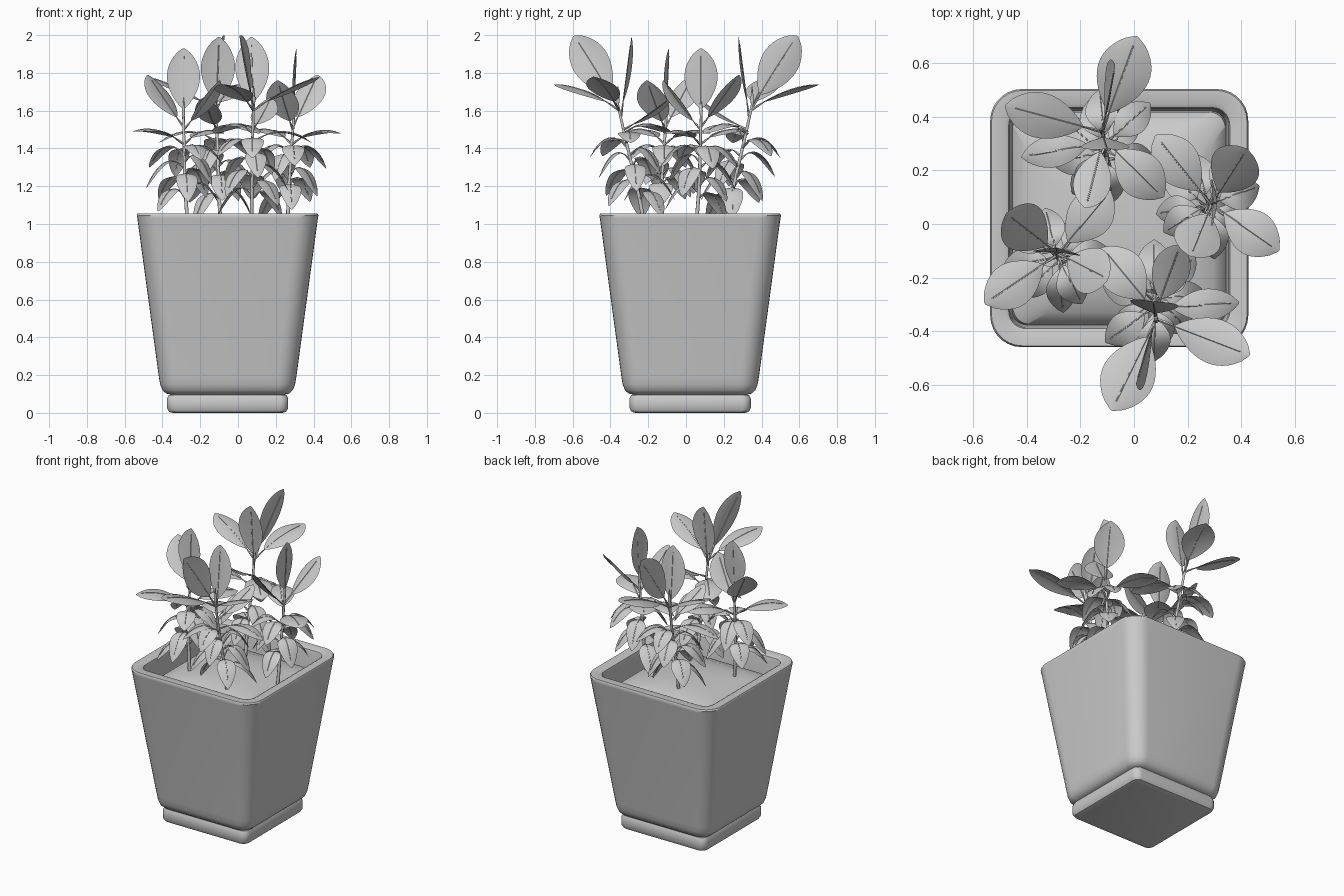
import bpy, bmesh, math, random
from mathutils import Vector, Matrix

if "Cube" in bpy.data.objects:
    bpy.data.objects.remove(bpy.data.objects["Cube"])

random.seed(4)
Z = Vector((0, 0, 1))
CX, CY = -0.055, 0.022


def finish(name, bm, angle=40):
    me = bpy.data.meshes.new(name)
    bm.to_mesh(me)
    bm.free()
    ob = bpy.data.objects.new(name, me)
    bpy.context.collection.objects.link(ob)
    bpy.ops.object.select_all(action='DESELECT')
    ob.select_set(True)
    bpy.context.view_layer.objects.active = ob
    bpy.ops.object.shade_smooth_by_angle(angle=math.radians(angle))
    return ob


def bridge(bm, a, b):
    n = len(a)
    for i in range(n):
        bm.faces.new((a[i], a[(i + 1) % n], b[(i + 1) % n], b[i]))


def square_loft(name, profile, seg=8):
    """Loft rounded squares given as (half size, corner radius, z); both ends capped."""
    bm = bmesh.new()
    rings = []
    for half, rad, z in profile:
        ring = []
        for q in range(4):
            a0 = q * math.pi / 2
            mid = a0 + math.pi / 4
            c = (half - rad) * math.sqrt(2)
            for k in range(seg):
                a = a0 + k / (seg - 1) * math.pi / 2
                ring.append(bm.verts.new((CX + c * math.cos(mid) + rad * math.cos(a),
                                          CY + c * math.sin(mid) + rad * math.sin(a), z)))
        rings.append(ring)
    for a, b in zip(rings, rings[1:]):
        bridge(bm, a, b)
    bm.faces.new(rings[0][::-1])
    bm.faces.new(rings[-1])
    return finish(name, bm)


def tube(bm, pts, radii, sides=6):
    rings = []
    for i, p in enumerate(pts):
        t = (pts[min(i + 1, len(pts) - 1)] - pts[max(i - 1, 0)]).normalized()
        u = t.cross(Vector((0.83, 0.55, 0.1))).normalized()
        v = t.cross(u)
        rings.append([bm.verts.new(p + radii[i] * (u * math.cos(a) + v * math.sin(a)))
                      for a in (k * 2 * math.pi / sides for k in range(sides))])
    for a, b in zip(rings, rings[1:]):
        bridge(bm, a, b)
    bm.faces.new(rings[0][::-1])
    bm.faces.new(rings[-1])


def leaf(blades, stalks, start, tip, half, bow, face=None):
    """Petiole plus arched oval blade from the stem to the tip; face = azimuth it looks at."""
    ctrl = (start + tip) / 2 + Z * bow * 2
    curve = lambda t: start * (1 - t) ** 2 + ctrl * 2 * t * (1 - t) + tip * t * t
    rows, t0 = [], 0.2
    for i in range(15):
        s = i / 14
        t = t0 + (1 - t0) * s
        p = curve(t)
        tan = (2 * (1 - t) * (ctrl - start) + 2 * t * (tip - ctrl)).normalized()
        if face is None:
            side = tan.cross(Z).normalized()
        else:
            side = tan.cross(Vector((math.cos(face), math.sin(face), 0))).normalized()
        nor = side.cross(tan)
        w = half * max(0.01, math.sin(math.pi * min(s ** 1.1, 1))) ** 0.65
        rows.append([blades.verts.new(p + side * u * w - nor * 0.15 * w * u * u)
                     for u in (-1, -0.6, 0, 0.6, 1)])
    for a, b in zip(rows, rows[1:]):
        for j in range(4):
            blades.faces.new((a[j], a[j + 1], b[j + 1], b[j]))
    ts = [0.9 * k / 9 for k in range(10)]
    tube(stalks, [curve(t) for t in ts], [0.006 if t < 0.2 else 0.003 for t in ts], 5)


def plant(name, stem, leaves, low, turn, mat):
    """Curved stem, listed upper leaves and a spiral of drooping lower leaves."""
    blades, stalks = bmesh.new(), bmesh.new()
    stem = [Vector(p) for p in stem]

    def at(z):
        for a, b in zip(stem, stem[1:]):
            if z <= b.z:
                return a.lerp(b, (z - a.z) / (b.z - a.z))
        return stem[-1]

    n = 14
    zs = [stem[0].z + (stem[-1].z - stem[0].z) * i / n for i in range(n + 1)]
    tube(stalks, [at(z) for z in zs], [0.011 - 0.004 * i / n for i in range(n + 1)], 8)
    # closed bud at the shoot tip
    top = at(9)
    tube(stalks, [top, top + Z * 0.03, top + Z * 0.1], [0.007, 0.01, 0.002])
    for z, tip, half, bow, *face in leaves:
        leaf(blades, stalks, at(z), Vector(tip), half, bow, *[math.radians(f) for f in face])
    for i in range(low):
        z = 1.13 + 0.23 * i / (low - 1)
        a = i * 2.4 + turn
        r = random.uniform(0.17, 0.21)
        s = at(z)
        tip = s + Vector((r * math.cos(a), r * math.sin(a), random.uniform(-0.13, -0.06)))
        leaf(blades, stalks, s, tip, random.uniform(0.055, 0.065), 0.085)
    blades.transform(mat)
    stalks.transform(mat)
    finish(name + "_leaves", blades, 80)
    finish(name + "_stem", stalks, 60)


# saucer, pot with rolled rim, mounded soil
square_loft("saucer", [(0.29, 0.03, 0), (0.31, 0.04, 0.006), (0.321, 0.045, 0.025), (0.321, 0.045, 0.075),
                       (0.312, 0.04, 0.094), (0.29, 0.03, 0.1)])
square_loft("pot", [(0.30, 0.06, 0.097), (0.325, 0.07, 0.102), (0.345, 0.085, 0.12), (0.357, 0.095, 0.15),
                    (0.364, 0.1, 0.19), (0.478, 0.118, 1.03), (0.481, 0.118, 1.045), (0.476, 0.115, 1.055),
                    (0.425, 0.07, 1.055), (0.412, 0.065, 1.048), (0.407, 0.06, 1.03), (0.398, 0.057, 0.88)])
square_loft("soil", [(0.4, 0.056, 0.885), (0.395, 0.06, 0.915), (0.35, 0.09, 0.955), (0.27, 0.12, 0.985),
                     (0.18, 0.12, 1.0), (0.08, 0.06, 1.005)])

# two shoot designs: (stem height, tip, half width, bow, facing)
tall = [(1.6, (0.01, 0.70, 1.74), 0.1, 0.03), (1.6, (-0.07, 0.59, 1.995), 0.1, 0.01, 0),
        (1.6, (-0.48, 0.44, 1.78), 0.085, 0.02), (1.56, (-0.10, 0.28, 1.99), 0.09, 0, 90),
        (1.48, (0.11, 0.10, 1.48), 0.085, 0.05), (1.5, (-0.18, 0.06, 1.67), 0.07, -0.01),
        (1.43, (-0.42, 0.25, 1.43), 0.06, 0.06), (1.4, (0.06, 0.45, 1.36), 0.06, 0.07),
        (1.4, (-0.13, 0.50, 1.35), 0.06, 0.08)]
short = [(1.51, (0.14, 0.21, 1.79), 0.095, 0), (1.53, (0.03, 0.01, 1.93), 0.088, 0, 0),
         (1.5, (-0.07, -0.19, 1.76), 0.09, -0.01), (1.42, (0.26, -0.17, 1.48), 0.085, 0.04),
         (1.42, (-0.2, 0.26, 1.49), 0.085, 0.04), (1.36, (-0.17, -0.1, 1.34), 0.06, 0.07),
         (1.36, (0.02, -0.2, 1.31), 0.06, 0.08), (1.36, (0.1, 0.2, 1.3), 0.06, 0.08)]
tall_stem = [(-0.09, 0.2, 0.93), (-0.1, 0.24, 1.15), (-0.11, 0.31, 1.45), (-0.12, 0.35, 1.63)]
short_stem = [(-0.02, -0.02, 0.93), (-0.01, 0, 1.2), (0.015, 0.01, 1.57)]


def placed(x, y, deg):
    return Matrix.Translation((x, y, 0)) @ Matrix.Rotation(math.radians(deg), 4, 'Z')


plant("back_plant", tall_stem, tall, 9, 3.9, placed(0, 0, 0))
plant("front_plant", tall_stem, tall, 9, 3.9, placed(0, 0, 174))
plant("right_plant", short_stem, short, 8, 2.4, placed(0.28, 0.07, 0))
plant("left_plant", short_stem, short, 8, 2.4, placed(-0.28, -0.12, 85))
